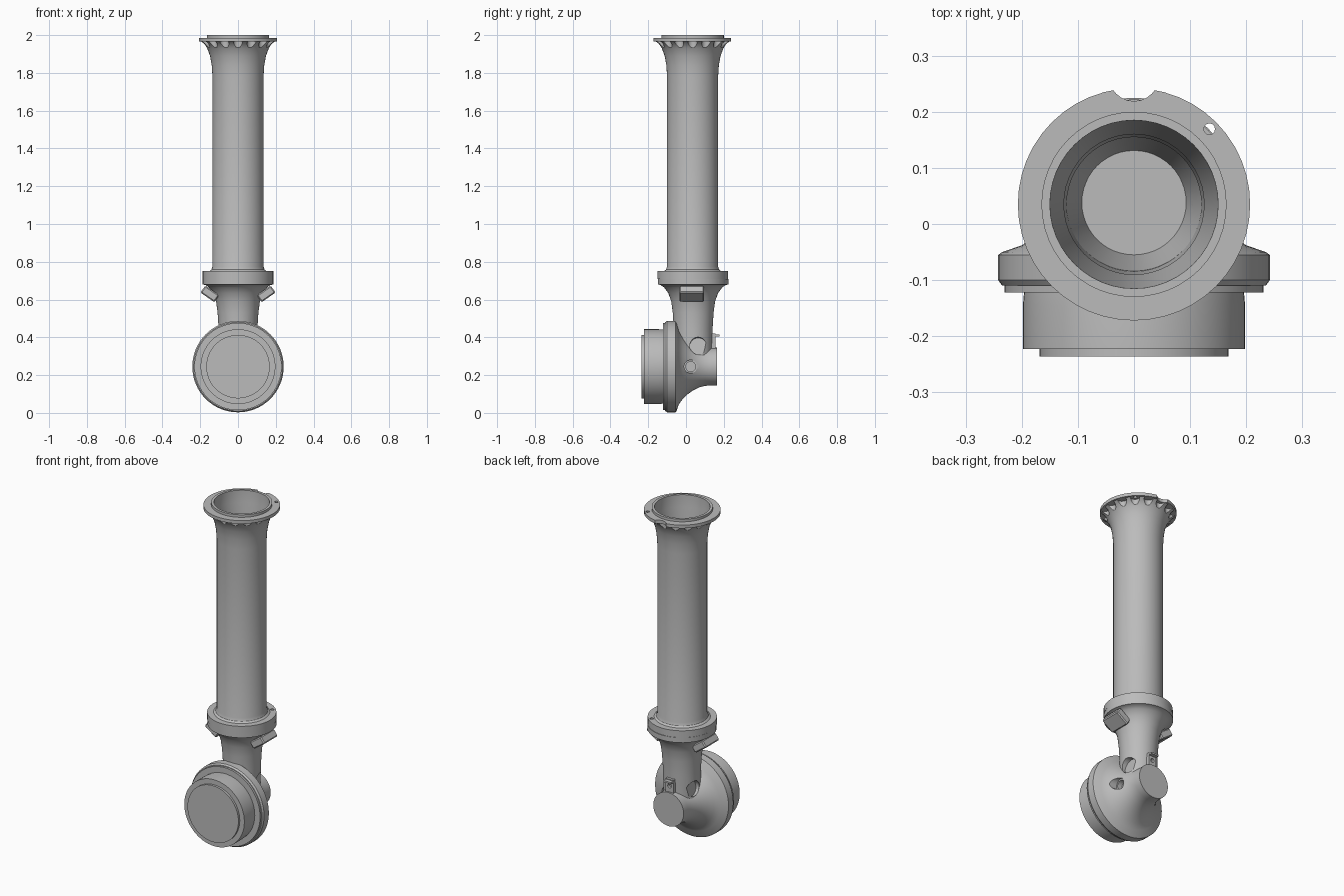
import bpy, bmesh, math
from mathutils import Matrix

cube = bpy.data.objects.get("Cube")
if cube:
    bpy.data.objects.remove(cube, do_unlink=True)

AXIS_Y = 0.035      # vertical tube axis
DISC_Z = 0.245      # horizontal drum axis
ALONG_Y = Matrix.Rotation(-math.pi / 2, 4, 'X')
ALONG_X = Matrix.Rotation(math.pi / 2, 4, 'Y')

grey = bpy.data.materials.new("plain_grey")
grey.use_nodes = True
GREY = (0.5, 0.5, 0.5, 1)
grey.diffuse_color = GREY
grey.node_tree.nodes["Principled BSDF"].inputs["Base Color"].default_value = GREY


def finish(name, bm, matrix):
    bmesh.ops.recalc_face_normals(bm, faces=bm.faces)
    bm.transform(matrix)
    mesh = bpy.data.meshes.new(name)
    bm.to_mesh(mesh)
    bm.free()
    mesh.materials.append(grey)
    ob = bpy.data.objects.new(name, mesh)
    bpy.context.collection.objects.link(ob)
    return ob


def lathe(name, profile, loc, turn=Matrix(), steps=48, closed=False):
    """Revolve (radius, height) points about the local z axis."""
    bm = bmesh.new()
    verts = [bm.verts.new((r, 0, h)) for r, h in profile]
    pairs = list(zip(verts, verts[1:]))
    if closed:
        pairs.append((verts[-1], verts[0]))
    edges = [bm.edges.new(p) for p in pairs]
    bmesh.ops.spin(bm, geom=verts + edges, cent=(0, 0, 0), axis=(0, 0, 1),
                   angle=2 * math.pi, steps=steps)
    bmesh.ops.remove_doubles(bm, verts=bm.verts, dist=1e-5)
    return finish(name, bm, Matrix.Translation(loc) @ turn)


def rod(name, radius, length, loc, turn=Matrix(), steps=24):
    h = length / 2
    return lathe(name, [(0, -h), (radius, -h), (radius, h), (0, h)], loc, turn, steps)


def box(name, size, loc, turn=Matrix(), bevel=0):
    bm = bmesh.new()
    bmesh.ops.create_cube(bm, size=1)
    bm.transform(Matrix.Diagonal((*size, 1)))
    if bevel:
        bmesh.ops.bevel(bm, geom=bm.edges[:], offset=bevel, segments=1, affect='EDGES')
    return finish(name, bm, Matrix.Translation(loc) @ turn)


def combine(target, other, operation):
    mod = target.modifiers.new("join", 'BOOLEAN')
    mod.operation, mod.object, mod.solver = operation, other, 'EXACT'
    bpy.context.view_layer.objects.active = target
    bpy.ops.object.modifier_apply(modifier=mod.name)
    bpy.data.objects.remove(other, do_unlink=True)


def smooth(ob):
    bpy.ops.object.select_all(action='DESELECT')
    ob.select_set(True)
    bpy.context.view_layer.objects.active = ob
    bpy.ops.object.shade_smooth_by_angle(angle=math.radians(30))


# Long tube: collar, barrel, flared top flange, lip and open bore
tube = lathe("main_tube", [
    (0.12, 0.71), (0.187, 0.71), (0.187, 0.75), (0.152, 0.75), (0.141, 0.758),
    (0.135, 0.775), (0.135, 1.78), (0.139, 1.84), (0.148, 1.89), (0.163, 1.93),
    (0.18, 1.954), (0.196, 1.966), (0.207, 1.966), (0.207, 1.985), (0.165, 1.985),
    (0.165, 2.0), (0.15, 2.0), (0.148, 1.93), (0.125, 1.8), (0.125, 0.8)],
    (0, AXIS_Y, 0), closed=True)

# Scalloped pockets under the flange
for i in range(16):
    a = i * math.pi / 8
    combine(tube, rod("pocket_cutter", 0.025, 0.15,
                      (0.19 * math.cos(a), AXIS_Y + 0.19 * math.sin(a), 1.891)), 'DIFFERENCE')
# Rear notch and locating pin holes
combine(tube, rod("notch_cutter", 0.045, 0.1, (0, 0.264, 1.98)), 'DIFFERENCE')
for r, z in ((0.19, 1.97), (0.167, 0.74)):
    d = r * math.sqrt(0.5)
    combine(tube, rod("pin_cutter", 0.01, 0.06, (d, AXIS_Y + d, z), steps=12), 'DIFFERENCE')
smooth(tube)

# Neck housing with lower collar and closed funnel
housing = lathe("lower_housing", [
    (0, 0.28), (0.1, 0.28), (0.103, 0.45), (0.108, 0.53), (0.116, 0.59),
    (0.132, 0.635), (0.155, 0.665), (0.172, 0.677), (0.187, 0.68), (0.187, 0.71),
    (0.122, 0.71), (0.093, 0.57), (0, 0.57)], (0, AXIS_Y + 0.003, 0))

# Drum with trumpet-shaped rear outlet
drum = lathe("drum", [
    (0, -0.11), (0.235, -0.11), (0.242, -0.1), (0.242, -0.055), (0.235, -0.05),
    (0.2, -0.038), (0.172, -0.018), (0.147, 0.008), (0.126, 0.037),
    (0.11, 0.07), (0.102, 0.1), (0.1, 0.125), (0.1, 0.165), (0, 0.165)],
    (0, 0, DISC_Z), ALONG_Y, steps=64)
combine(housing, drum, 'UNION')

# Round recesses on both sides of the neck, one port on the left
for s in (-1, 1):
    combine(housing, rod("recess_cutter", 0.045, 0.1, (s * 0.128, 0.065, 0.36),
                         Matrix.Rotation(s * -0.15, 4, 'Y') @ ALONG_X), 'DIFFERENCE')
combine(housing, rod("port_cutter", 0.035, 0.1, (0.165, 0.025, DISC_Z), ALONG_X), 'DIFFERENCE')
combine(housing, rod("port_bore_cutter", 0.026, 0.1, (0.135, 0.025, DISC_Z), ALONG_X), 'DIFFERENCE')
smooth(housing)

# Stepped front cover
cover = lathe("front_cover", [
    (0, -0.236), (0.168, -0.236), (0.168, -0.223), (0.198, -0.223), (0.198, -0.145),
    (0.196, -0.122), (0.231, -0.122), (0.231, -0.105), (0, -0.105)],
    (0, 0, DISC_Z), ALONG_Y, steps=64)
smooth(cover)

# Slanted lugs under the collar
for s, side in ((1, "left"), (-1, "right")):
    box(side + "_lug", (0.09, 0.13, 0.045), (s * 0.149, 0.03, 0.63),
        Matrix.Rotation(-s * math.radians(35), 4, 'Y'), bevel=0.006)

# Small bracket above the outlet
bracket = box("rear_bracket_post", (0.05, 0.022, 0.09), (0, 0.144, 0.375))
combine(bracket, rod("bracket_hole_cutter", 0.012, 0.1, (0, 0.144, 0.38), ALONG_Y), 'DIFFERENCE')
box("rear_bracket_shelf", (0.05, 0.038, 0.01), (0, 0.158, 0.41))
